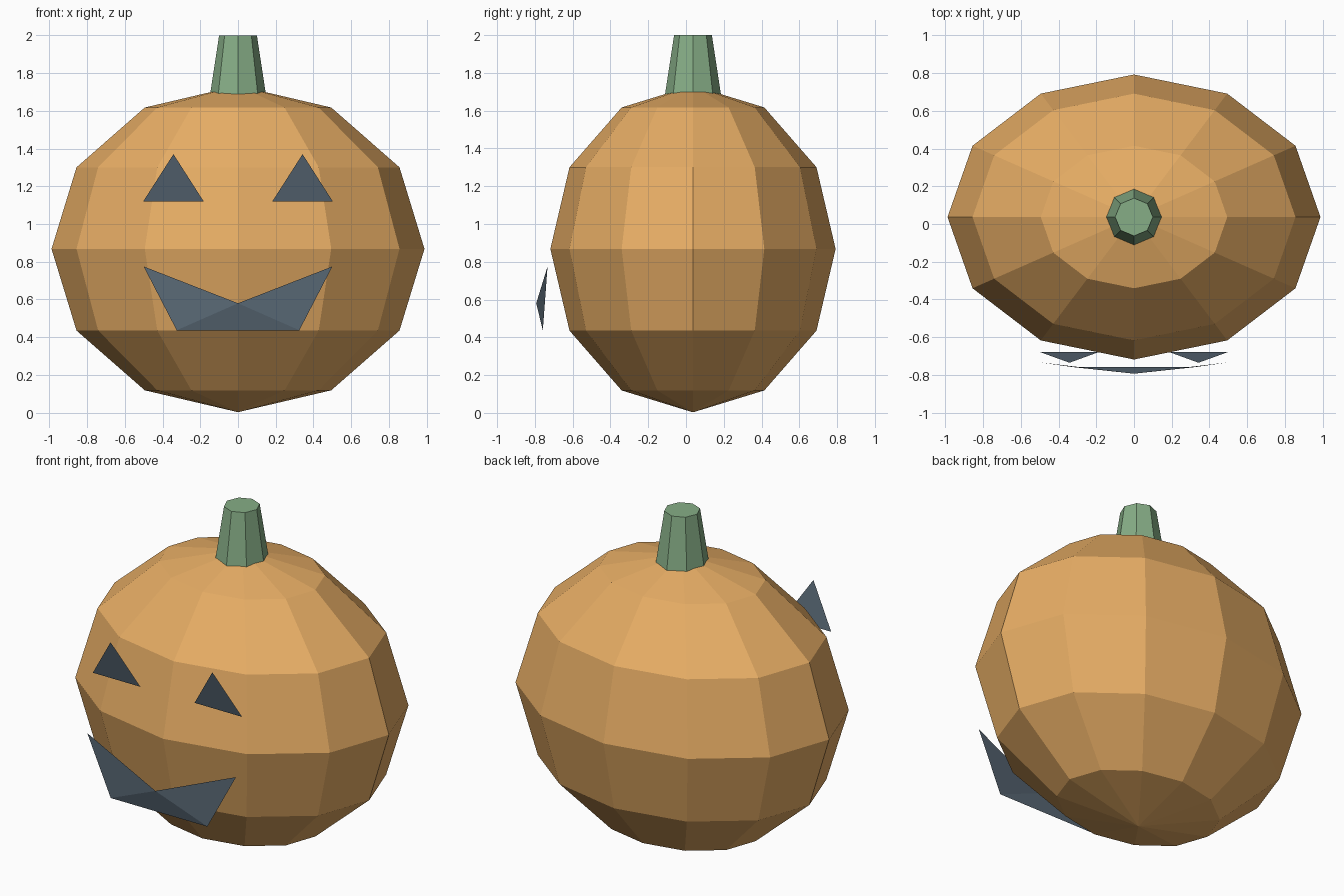
import bpy

if "Cube" in bpy.data.objects:
    bpy.data.objects.remove(bpy.data.objects["Cube"])


def material(name, rgb):
    mat = bpy.data.materials.new(name)
    mat.diffuse_color = (*rgb, 1)
    mat.use_nodes = True
    mat.node_tree.nodes["Principled BSDF"].inputs["Base Color"].default_value = mat.diffuse_color
    return mat


def flat_part(name, verts, faces, mat):
    mesh = bpy.data.meshes.new(name)
    mesh.from_pydata(verts, [], faces)
    obj = bpy.data.objects.new(name, mesh)
    bpy.context.collection.objects.link(obj)
    mesh.materials.append(mat)
    return obj


orange = material("orange_skin", (0.80, 0.42, 0.13))
green = material("green_stem", (0.24, 0.42, 0.24))
dark = material("dark_cutout", (0.10, 0.14, 0.18))

CENTER_Y = 0.037

# Faceted gourd body
bpy.ops.mesh.primitive_uv_sphere_add(segments=12, ring_count=6, radius=1,
                                     location=(0, CENTER_Y, 0.868))
body = bpy.context.object
body.name = "pumpkin_body"
body.scale = (0.988, 0.755, 0.865)
body.data.materials.append(orange)

# Tapered eight-sided stem, sunk slightly into the body
bpy.ops.mesh.primitive_cone_add(vertices=8, radius1=0.152, radius2=0.1,
                                depth=0.34, location=(0, CENTER_Y, 1.83))
stem = bpy.context.object
stem.name = "stem"
stem.data.materials.append(green)

# Triangular eyes, thin sheets leaning forward
for side, name in ((-1, "left_eye"), (1, "right_eye")):
    x = side * 0.342
    flat_part(name, [(x - 0.16, -0.677, 1.12), (x + 0.16, -0.677, 1.12),
                     (x, -0.735, 1.37)], [(0, 1, 2)], dark)

# Grinning mouth, a thin sheet bent around the front
flat_part("mouth",
          [(-0.5, -0.733, 0.775), (-0.325, -0.758, 0.437), (0.325, -0.758, 0.437),
           (0.5, -0.733, 0.775), (0, -0.793, 0.58)],
          [(0, 1, 4), (1, 2, 4), (2, 3, 4)], dark)
